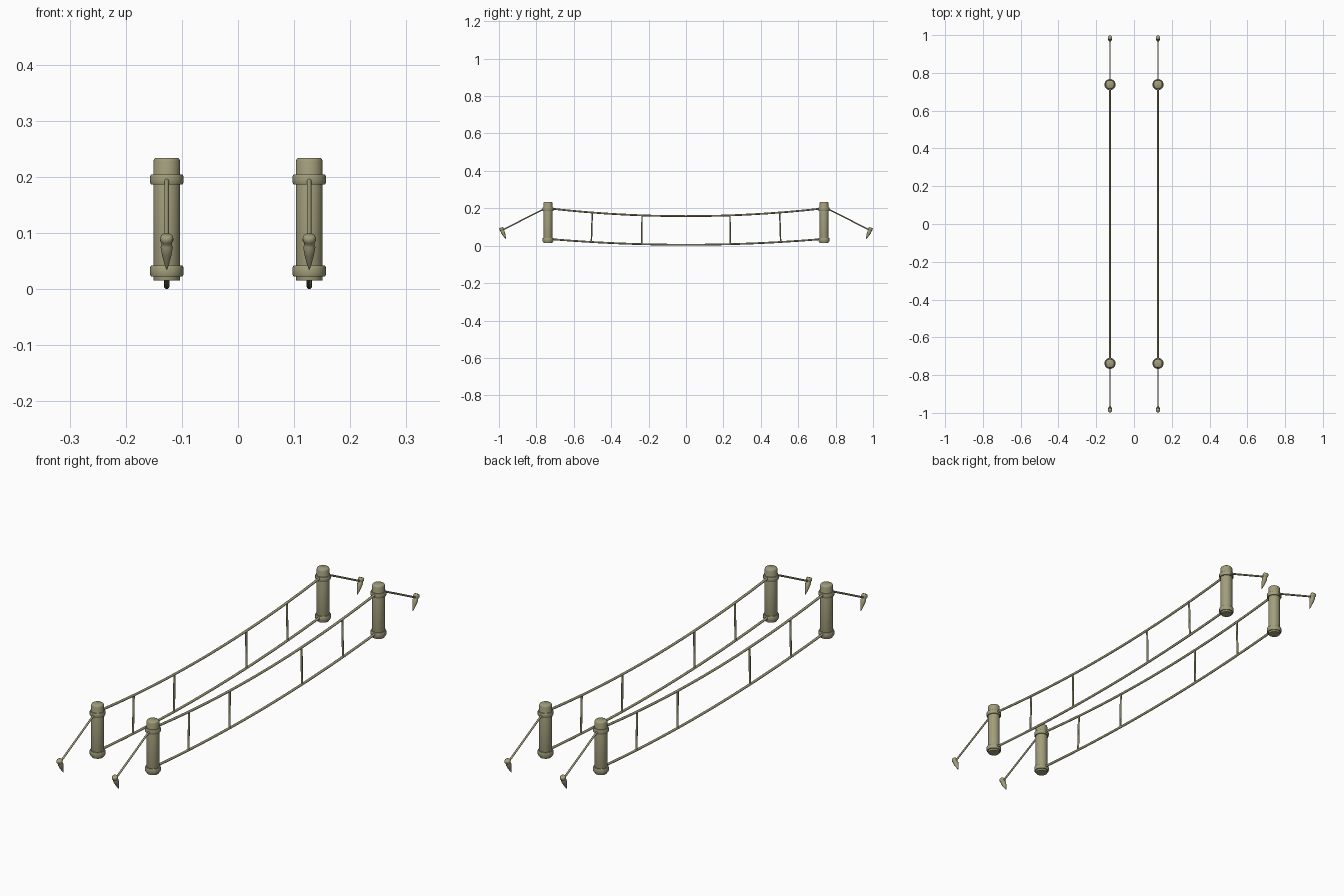
import bpy, bmesh, math
from mathutils import Vector

if "Cube" in bpy.data.objects:
    bpy.data.objects.remove(bpy.data.objects["Cube"])

mat = bpy.data.materials.new("olive_wood")
mat.diffuse_color = (0.36, 0.34, 0.20, 1)
mat.use_nodes = True
mat.node_tree.nodes["Principled BSDF"].inputs["Base Color"].default_value = mat.diffuse_color
X, Y = 0.127, 0.738


def finish(ob):
    bpy.ops.object.select_all(action='DESELECT')
    ob.select_set(True)
    bpy.context.view_layer.objects.active = ob
    bpy.ops.object.shade_smooth_by_angle(angle=math.radians(40))
    ob.data.materials.clear()
    ob.data.materials.append(mat)


def lathe(name, profile, base, direction=(0, 0, 1), sides=24):
    """Closed solid of (radius, height) rings along a direction."""
    bm = bmesh.new()
    q = Vector((0, 0, 1)).rotation_difference(Vector(direction))
    rings = []
    for r, h in profile:
        rings.append([bm.verts.new(Vector(base) + q @ Vector((
            r * math.cos(2 * math.pi * i / sides),
            r * math.sin(2 * math.pi * i / sides), h))) for i in range(sides)])
    for a, b in zip(rings, rings[1:]):
        for i in range(sides):
            j = (i + 1) % sides
            bm.faces.new((a[i], a[j], b[j], b[i]))
    bm.faces.new(rings[0][::-1])
    bm.faces.new(rings[-1])
    bmesh.ops.recalc_face_normals(bm, faces=bm.faces)
    me = bpy.data.meshes.new(name)
    bm.to_mesh(me)
    bm.free()
    ob = bpy.data.objects.new(name, me)
    bpy.context.collection.objects.link(ob)
    finish(ob)


def rope(name, pts, radius):
    cu = bpy.data.curves.new(name, 'CURVE')
    cu.dimensions = '3D'
    cu.bevel_depth = radius
    cu.bevel_resolution = 3
    cu.use_fill_caps = True
    sp = cu.splines.new('POLY')
    sp.points.add(len(pts) - 1)
    for p, co in zip(sp.points, pts):
        p.co = (*co, 1)
    ob = bpy.data.objects.new(name, cu)
    bpy.context.collection.objects.link(ob)
    bpy.ops.object.select_all(action='DESELECT')
    ob.select_set(True)
    bpy.context.view_layer.objects.active = ob
    bpy.ops.object.convert(target='MESH')
    finish(bpy.context.view_layer.objects.active)


def upper_z(y):
    return 0.158 + 0.040 * (y / 0.72) ** 2


def lower_z(y):
    return 0.005 + 0.030 * (y / 0.72) ** 2


post = [(0.023, 0.015), (0.024, 0.018), (0.024, 0.228), (0.0225, 0.232), (0.020, 0.234)]
stake = [(0.001, 0), (0.004, 0.010), (0.0085, 0.028), (0.0108, 0.043),
         (0.0095, 0.047), (0.0095, 0.053), (0.0118, 0.056), (0.0118, 0.061),
         (0.0105, 0.065), (0.008, 0.067)]

for sx, side in ((-1, "left"), (1, "right")):
    x = sx * X
    # sagging hand ropes and base ropes
    ys = [-0.72 + 1.44 * i / 24 for i in range(25)]
    rope(side + "_hand_rope", [(x, y, upper_z(y)) for y in ys], 0.005)
    rope(side + "_base_rope", [(x, y, lower_z(y)) for y in ys], 0.005)

    for sy, end in ((-1, "front"), (1, "back")):
        tag = side + "_" + end
        # post with two rope collars
        lathe(tag + "_post", post, (x, sy * Y, 0))
        for nm, z0, z1 in (("lower", 0.022, 0.042), ("upper", 0.186, 0.204)):
            lathe(tag + "_" + nm + "_collar",
                  [(0.0235, z0), (0.028, z0), (0.0295, z0 + 0.003),
                   (0.0295, z1 - 0.003), (0.028, z1), (0.0235, z1)], (x, sy * Y, 0))
        # vertical tie ropes
        for i, (yt, yb) in enumerate(((0.235, 0.237), (0.501, 0.506))):
            rope(f"{tag}_tie_rope_{i}", [(x, sy * yt, upper_z(yt)),
                                         (x, sy * yb, lower_z(yb))], 0.004)
        # guy rope and ground stake
        rope(tag + "_guy_rope", [(x, sy * (Y + 0.026), 0.194),
                                 (x, sy * 0.983, 0.083)], 0.0038)
        lathe(tag + "_stake", stake, (x, sy * 0.963, 0.035),
              (0, sy * 0.4, 0.917), 16)
